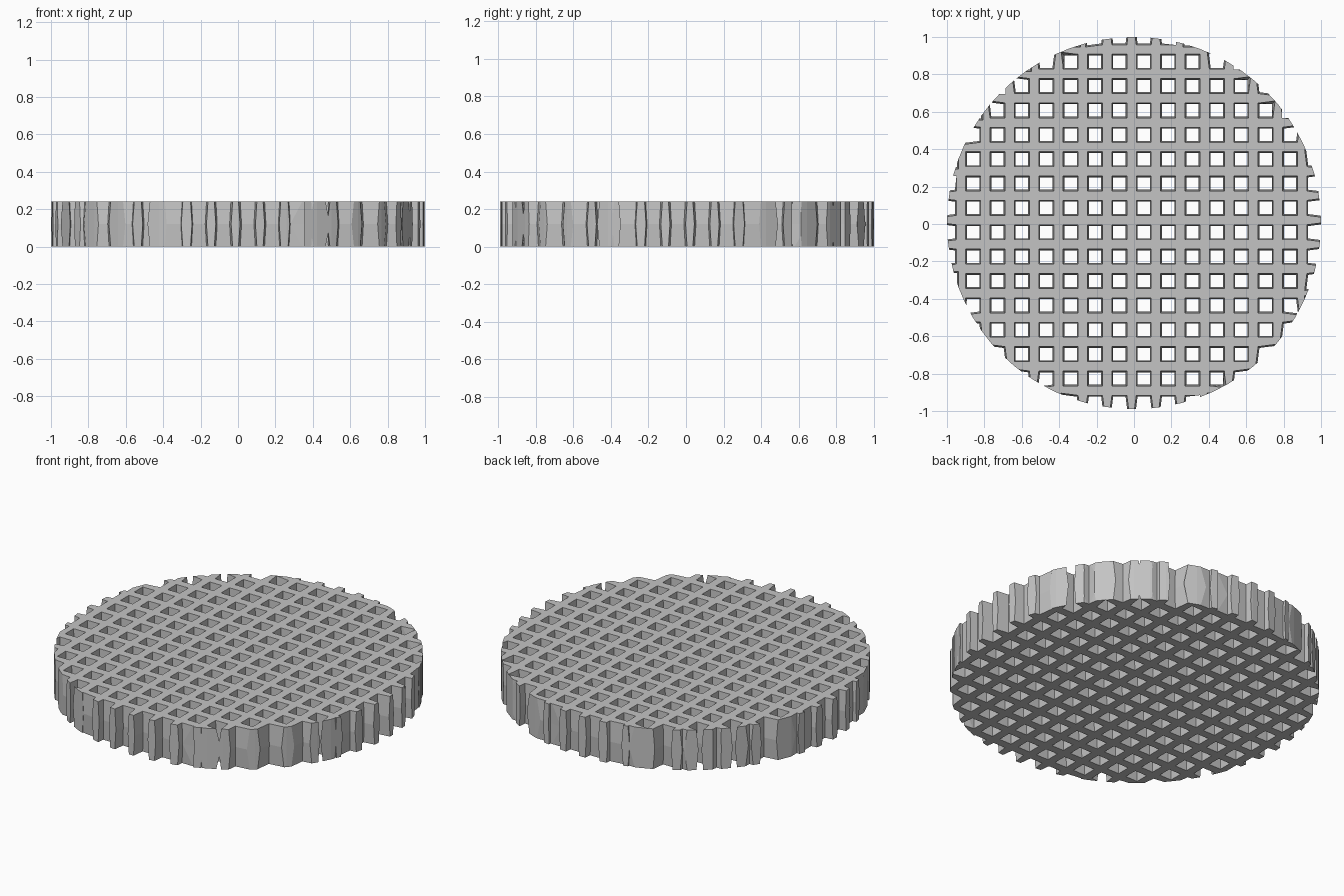
import bpy, bmesh, math

PITCH = 0.1303        # spacing of the grid bars
HEIGHT = 0.24
HOLE_END = 0.080      # hole width at the top and bottom faces
HOLE_MID = 0.066      # hole width at mid height, where bars are thickest
BAR_X, BAR_Y = -0.013, 0.021   # crossing point nearest the centre

if "Cube" in bpy.data.objects:
    bpy.data.objects.remove(bpy.data.objects["Cube"])

grey = bpy.data.materials.new("mid grey")
grey.use_nodes = True
colour = (0.55, 0.55, 0.55, 1)
grey.diffuse_color = colour
grey.node_tree.nodes["Principled BSDF"].inputs["Base Color"].default_value = colour


def add_object(name, bm):
    bmesh.ops.recalc_face_normals(bm, faces=bm.faces)
    mesh = bpy.data.meshes.new(name)
    bm.to_mesh(mesh)
    bm.free()
    mesh.materials.append(grey)
    obj = bpy.data.objects.new(name, mesh)
    bpy.context.collection.objects.link(obj)
    return obj


def add_hole(bm, cx, cy):
    """Square hourglass cutter, flared where it breaks through the rim."""
    rings = []
    flare = (HOLE_END - HOLE_MID) / HEIGHT
    over = 0.02
    wide = HOLE_END + 2 * over * flare
    for z, width in ((-over, wide), (HEIGHT / 2, HOLE_MID), (HEIGHT + over, wide)):
        ring = []
        for sx, sy in ((-1, -1), (1, -1), (1, 1), (-1, 1)):
            h = width / 2
            if math.hypot(cx + sx * h, cy + sy * h) > 0.985:
                h *= 1.3
            ring.append(bm.verts.new((cx + sx * h, cy + sy * h, z)))
        rings.append(ring)
    bm.faces.new(rings[0][::-1])
    bm.faces.new(rings[-1])
    for low, high in zip(rings, rings[1:]):
        for i in range(4):
            j = (i + 1) % 4
            bm.faces.new((low[i], low[j], high[j], high[i]))


# Round slab
bm = bmesh.new()
bmesh.ops.create_cone(bm, cap_ends=True, segments=72, radius1=1, radius2=1, depth=HEIGHT)
for v in bm.verts:
    v.co.y = v.co.y * 0.995 + 0.005
    v.co.z += HEIGHT / 2
grid = add_object("round_grid", bm)

# Array of square holes
bm = bmesh.new()
for i in range(-9, 9):
    for j in range(-9, 9):
        cx = BAR_X + (i + 0.5) * PITCH
        cy = BAR_Y + (j + 0.5) * PITCH
        if math.hypot(cx, cy) < 1.1:
            add_hole(bm, cx, cy)
bmesh.ops.triangulate(bm, faces=bm.faces)
cutter = add_object("hole_cutter", bm)
cutter.hide_render = True
cutter.hide_set(True)

cut = grid.modifiers.new("holes", 'BOOLEAN')
cut.operation = 'DIFFERENCE'
cut.solver = 'EXACT'
cut.object = cutter
